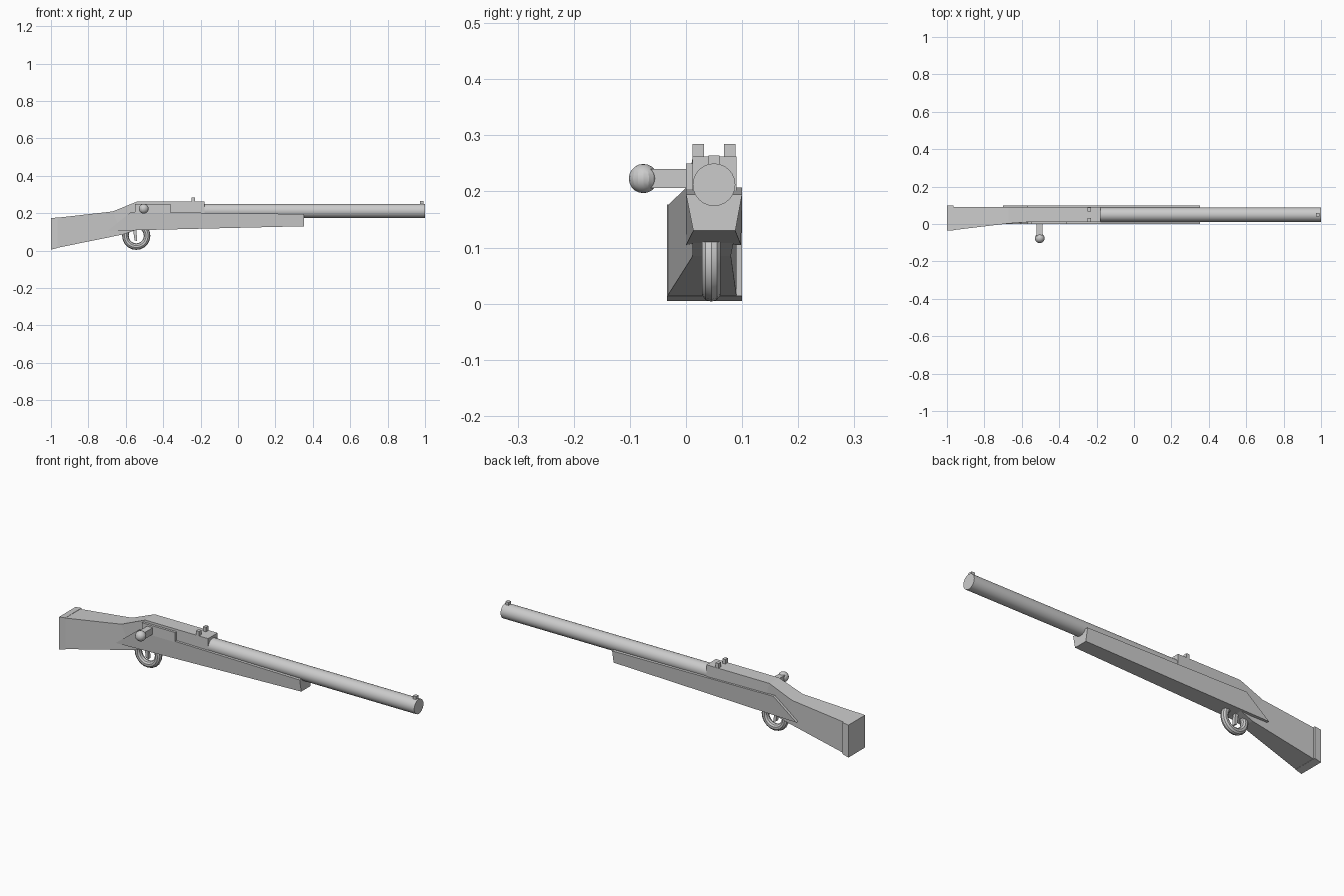
import bpy, bmesh, math
from mathutils import Matrix

if "Cube" in bpy.data.objects:
    bpy.data.objects.remove(bpy.data.objects["Cube"])


def new_object(name, bm):
    bmesh.ops.recalc_face_normals(bm, faces=bm.faces)
    mesh = bpy.data.meshes.new(name)
    bm.to_mesh(mesh)
    bm.free()
    obj = bpy.data.objects.new(name, mesh)
    bpy.context.collection.objects.link(obj)
    return obj


def box(name, x0, x1, y0, y1, z0, z1):
    bm = bmesh.new()
    bmesh.ops.create_cube(bm, size=1, matrix=Matrix.LocRotScale(
        ((x0 + x1) / 2, (y0 + y1) / 2, (z0 + z1) / 2), None,
        (x1 - x0, y1 - y0, z1 - z0)))
    return new_object(name, bm)


def loft(name, sections):
    """Each section: (x_bottom, z_bottom, y0, y1), (x_top, z_top, y0, y1)."""
    bm = bmesh.new()
    rings = []
    for (xb, zb, b0, b1), (xt, zt, t0, t1) in sections:
        rings.append([bm.verts.new(p) for p in
                      ((xb, b0, zb), (xb, b1, zb), (xt, t1, zt), (xt, t0, zt))])
    for a, b in zip(rings, rings[1:]):
        for i in range(4):
            j = (i + 1) % 4
            bm.faces.new((a[i], a[j], b[j], b[i]))
    bm.faces.new(rings[0])
    bm.faces.new(rings[-1])
    return new_object(name, bm)


# Shoulder stock rising into the receiver
loft("stock_and_receiver", [
    ((-0.97, 0.014, -0.033, 0.09), (-0.97, 0.175, -0.033, 0.09)),
    ((-0.62, 0.085, 0.012, 0.08), (-0.67, 0.209, 0.003, 0.09)),
    ((-0.50, 0.125, 0.012, 0.088), (-0.54, 0.262, 0.012, 0.09)),
    ((-0.18, 0.16, 0.012, 0.09), (-0.18, 0.262, 0.012, 0.09)),
])

# Butt plate
loft("butt_plate", [
    ((-1.0, 0.005, -0.034, 0.1), (-1.0, 0.173, -0.034, 0.1)),
    ((-0.965, 0.014, -0.034, 0.1), (-0.965, 0.177, -0.034, 0.1)),
])

# Fore stock under the barrel
loft("fore_stock", [
    ((-0.70, 0.105, 0.0, 0.098), (-0.57, 0.207, 0.0, 0.1)),
    ((0.353, 0.13, 0.013, 0.088), (0.353, 0.195, 0.0, 0.1)),
])

# Barrel
bm = bmesh.new()
bmesh.ops.create_cone(bm, cap_ends=True, segments=24, radius1=0.038, radius2=0.038,
                      depth=1.2, matrix=Matrix.Translation((0.4, 0.05, 0.212))
                      @ Matrix.Rotation(math.pi / 2, 4, 'Y'))
new_object("barrel", bm)

# Sights
box("front_sight", 0.973, 0.992, 0.04, 0.06, 0.24, 0.264)
for side, y in (("right", 0.022), ("left", 0.078)):
    box("rear_sight_" + side, -0.248, -0.231, y - 0.0105, y + 0.0105, 0.255, 0.285)

# Bolt plate, arm and knob
box("bolt_plate", -0.55, -0.36, 0.0, 0.03, 0.2, 0.25)
box("bolt_arm", -0.521, -0.489, -0.07, 0.01, 0.206, 0.24)
bm = bmesh.new()
bmesh.ops.create_uvsphere(bm, u_segments=16, v_segments=10, radius=0.026,
                          matrix=Matrix.Translation((-0.504, -0.076, 0.223)))
new_object("bolt_knob", bm)

# Trigger guard ring
bpy.ops.mesh.primitive_torus_add(location=(-0.544, 0.045, 0.079),
                                 rotation=(math.pi / 2, 0, 0),
                                 major_segments=20, minor_segments=10,
                                 major_radius=0.058, minor_radius=0.0175)
bpy.context.object.name = "trigger_guard"

# Trigger
loft("trigger", [
    ((-0.539, 0.05, 0.036, 0.054), (-0.54, 0.06, 0.036, 0.054)),
    ((-0.553, 0.055, 0.036, 0.054), (-0.54, 0.07, 0.036, 0.054)),
    ((-0.562, 0.12, 0.036, 0.054), (-0.545, 0.12, 0.036, 0.054)),
])

for name in ("barrel", "bolt_knob", "trigger_guard"):
    obj = bpy.data.objects[name]
    bpy.ops.object.select_all(action='DESELECT')
    obj.select_set(True)
    bpy.context.view_layer.objects.active = obj
    bpy.ops.object.shade_smooth_by_angle(angle=math.radians(20))
